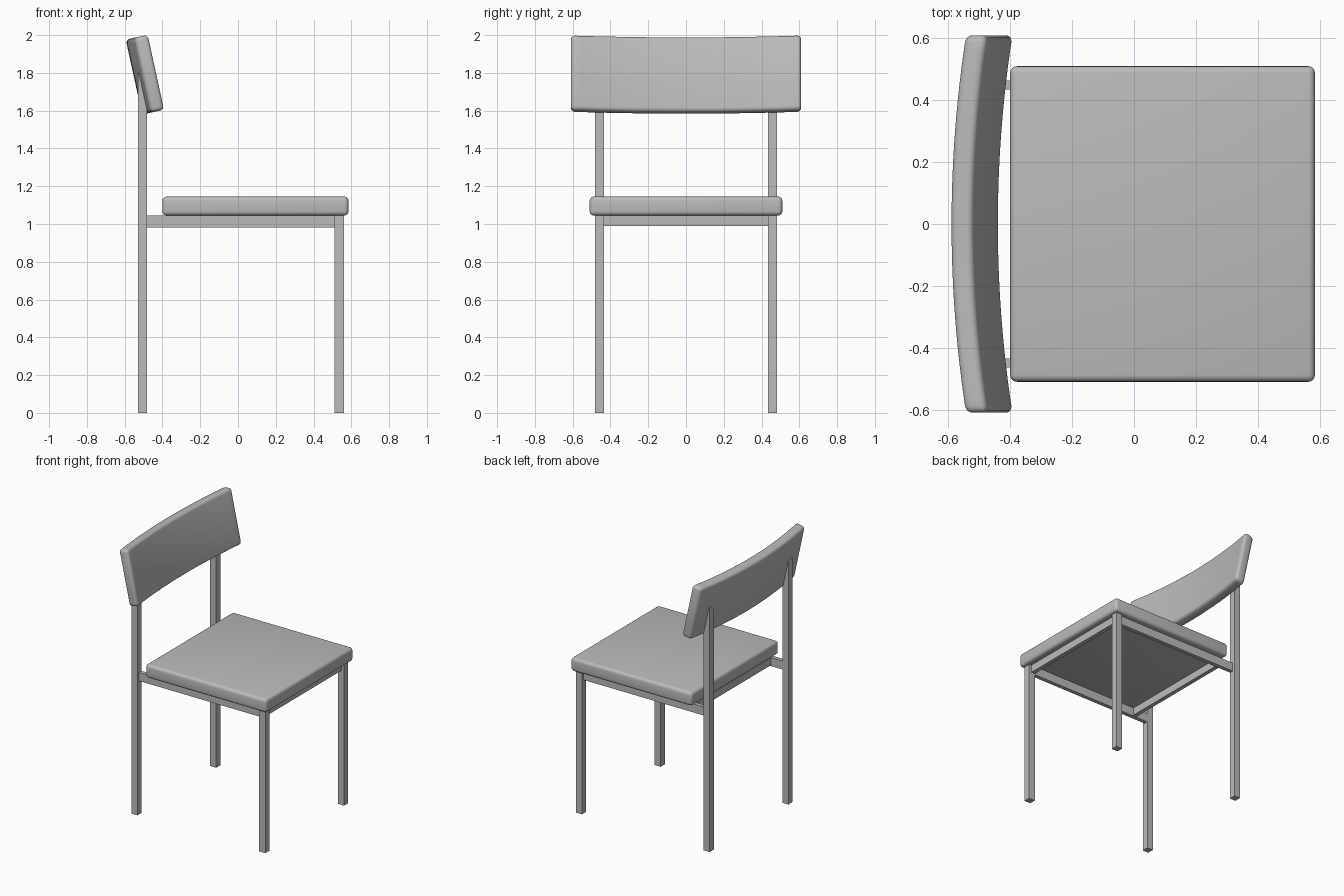
import bpy, bmesh, math
from mathutils import Matrix

cube = bpy.data.objects.get("Cube")
if cube:
    bpy.data.objects.remove(cube, do_unlink=True)

grey = bpy.data.materials.new("plain grey")
grey.use_nodes = True
colour = (0.5, 0.5, 0.5, 1)
grey.diffuse_color = colour
grey.node_tree.nodes["Principled BSDF"].inputs["Base Color"].default_value = colour


def box_mesh(lo, hi):
    bm = bmesh.new()
    bmesh.ops.create_cube(bm, size=1)
    for v in bm.verts:
        v.co = [a + (b - a) * (c + 0.5) for a, b, c in zip(lo, hi, v.co)]
    return bm


def finish(name, bm, bevel=0):
    mesh = bpy.data.meshes.new(name)
    bm.to_mesh(mesh)
    bm.free()
    mesh.materials.append(grey)
    obj = bpy.data.objects.new(name, mesh)
    bpy.context.collection.objects.link(obj)
    if bevel:
        mod = obj.modifiers.new("rounded edges", 'BEVEL')
        mod.width = bevel
        mod.segments = 4
        mod.limit_method = 'ANGLE'
        mod.angle_limit = math.radians(40)
        mesh.shade_smooth()
    return obj


def box(name, lo, hi, bevel=0):
    return finish(name, box_mesh(lo, hi), bevel)


IN, OUT = 0.434, 0.482       # inner and outer side of the legs
RAIL_Z, TOP = 0.982, 1.045   # underside and top of the seat frame

# Legs and side rails, one set on each side
for side, s in (("near", -1), ("far", 1)):
    def post(name, x0, x1, z0, z1, outer=OUT):
        y0, y1 = sorted((s * IN, s * outer))
        box(f"{side}_{name}", (x0, y0, z0), (x1, y1, z1))
    post("rear_leg", -0.53, -0.482, 0, 1.8)
    post("front_leg", 0.51, 0.56, 0, TOP)
    post("side_rail", -0.482, 0.51, RAIL_Z, TOP, 0.463)

# Cross rails under the seat
box("front_rail", (0.51, -IN, 0.99), (0.54, IN, TOP))
box("rear_rail", (-0.39, -IN, 0.99), (-0.36, IN, TOP))

# Seat cushion
box("seat", (-0.4, -0.51, TOP), (0.585, 0.51, 1.145), 0.022)

# Curved, tilted backrest
HALF, SAG = 0.61, 0.048
bm = box_mesh((-0.037, -HALF, -0.203), (0.037, HALF, 0.203))
long_edges = [e for e in bm.edges if abs(e.verts[0].co.y - e.verts[1].co.y) > HALF]
bmesh.ops.subdivide_edges(bm, edges=long_edges, cuts=23, use_grid_fill=True)
for v in bm.verts:
    v.co.x -= SAG * (1 - (v.co.y / HALF) ** 2)
tilt = Matrix.Translation((-0.468, 0, 1.796)) @ Matrix.Rotation(math.radians(-12.3), 4, 'Y')
bm.transform(tilt)
finish("backrest", bm, 0.022)
